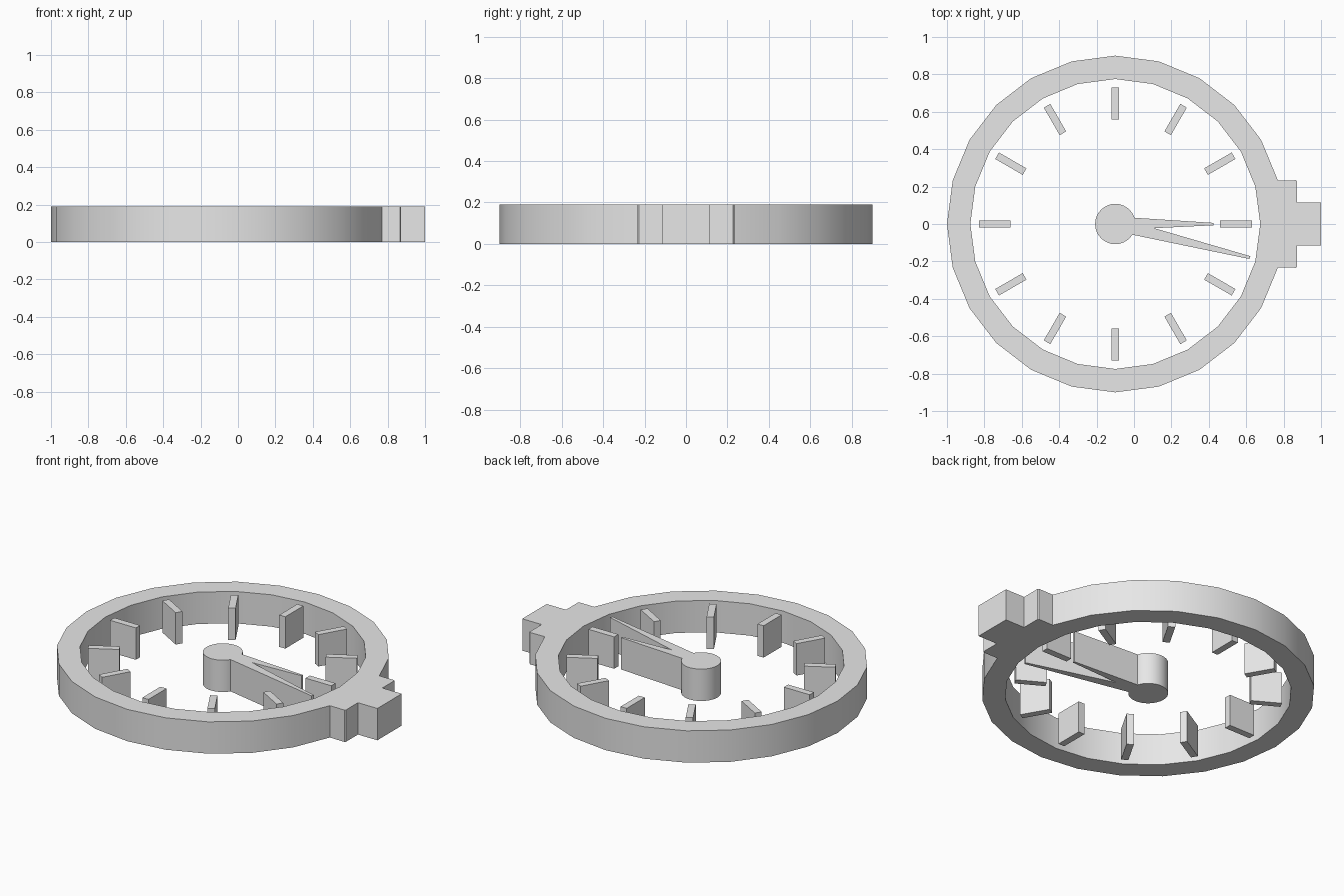
import bpy
import bmesh
from math import sin, cos, radians, tau

cube = bpy.data.objects.get("Cube")
if cube:
    bpy.data.objects.remove(cube, do_unlink=True)

HEIGHT = 0.19
CENTRE_X = -0.1

grey = bpy.data.materials.new("light_grey")
grey.use_nodes = True
grey.diffuse_color = (0.8, 0.8, 0.8, 1)
grey.node_tree.nodes["Principled BSDF"].inputs["Base Color"].default_value = (0.8, 0.8, 0.8, 1)


def circle(radius, count):
    """Points of a circle around the dial centre."""
    return [(CENTRE_X + radius * cos(tau * i / count), radius * sin(tau * i / count))
            for i in range(count)]


def extrude_outline(name, *loops):
    """Fill closed outlines (later ones are holes) and raise them to full height."""
    bm = bmesh.new()
    for loop in loops:
        verts = [bm.verts.new((x, y, 0)) for x, y in loop]
        for a, b in zip(verts, verts[1:] + verts[:1]):
            bm.edges.new((a, b))
    bmesh.ops.triangle_fill(bm, use_beauty=True, edges=bm.edges[:], normal=(0, 0, 1))
    raised = bmesh.ops.extrude_face_region(bm, geom=bm.faces[:], use_keep_orig=True)
    top = [g for g in raised["geom"] if isinstance(g, bmesh.types.BMVert)]
    bmesh.ops.translate(bm, vec=(0, 0, HEIGHT), verts=top)
    bmesh.ops.recalc_face_normals(bm, faces=bm.faces[:])
    mesh = bpy.data.meshes.new(name)
    bm.to_mesh(mesh)
    bm.free()
    mesh.materials.append(grey)
    obj = bpy.data.objects.new(name, mesh)
    bpy.context.collection.objects.link(obj)
    bpy.ops.object.select_all(action="DESELECT")
    obj.select_set(True)
    bpy.context.view_layer.objects.active = obj
    bpy.ops.object.shade_smooth_by_angle(angle=radians(30))
    return obj


# Case ring, with the stepped winding crown replacing the vertex on +x
crown = [(0.865, 0.234), (0.872, 0.228), (0.872, 0.115), (1.0, 0.115)]
crown_outline = [(x, -y) for x, y in crown] + crown[::-1]
extrude_outline("case_ring_with_crown", crown_outline + circle(0.9, 24)[1:], circle(0.775, 24))

# Hour markers
for i in range(12):
    a = tau * i / 12
    corners = [(0.56, -0.02), (0.73, -0.02), (0.73, 0.02), (0.56, 0.02)]
    extrude_outline(f"hour_marker_{i + 1}",
                    [(CENTRE_X + r * cos(a) - t * sin(a), r * sin(a) + t * cos(a))
                     for r, t in corners])

# Hub and tapered hands
extrude_outline("centre_hub", circle(0.108, 32))
extrude_outline("hour_hand", [(-0.01, -0.028), (0.425, -0.007), (0.425, 0.006), (-0.01, 0.034)])
extrude_outline("minute_hand", [(-0.01, -0.057), (0.617, -0.187), (0.622, -0.172), (-0.01, 0.012)])
